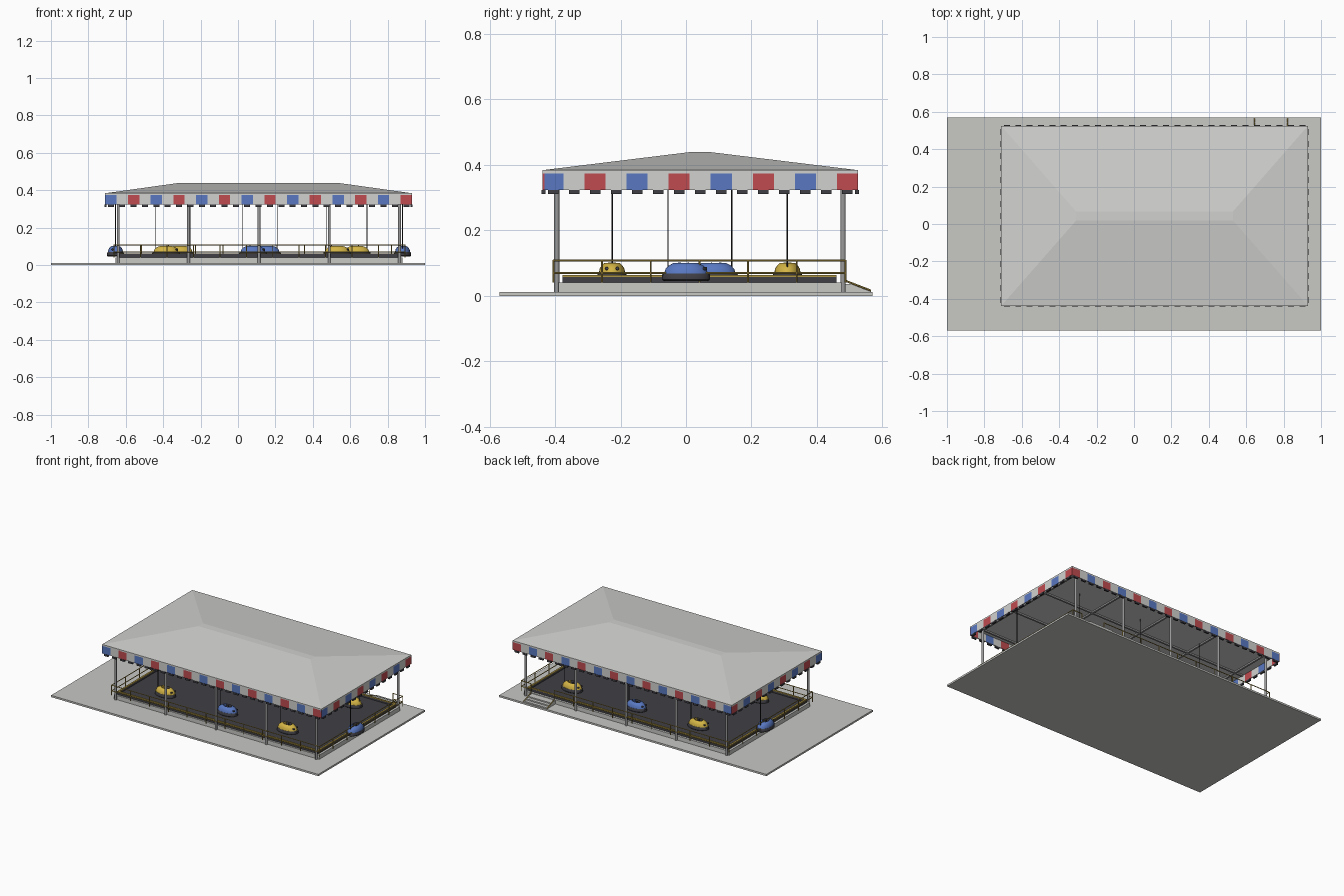
import bpy, bmesh, math
from mathutils import Matrix, Vector

cube = bpy.data.objects.get("Cube")
if cube:
    bpy.data.objects.remove(cube)


def material(name, r, g, b):
    m = bpy.data.materials.new(name)
    m.use_nodes = True
    m.diffuse_color = (r, g, b, 1)
    m.node_tree.nodes["Principled BSDF"].inputs["Base Color"].default_value = (r, g, b, 1)
    return m


CONCRETE = material("concrete", .58, .58, .56)
CANVAS = material("canvas white", .64, .64, .63)
STEEL = material("steel grey", .32, .32, .32)
DARK = material("dark rubber", .05, .05, .06)
BLACK = material("black", .015, .015, .015)
YELLOW = material("yellow paint", .66, .46, .06)
RAIL = material("rail yellow", .42, .30, .06)
BLUE = material("blue paint", .10, .19, .54)
RED = material("red paint", .52, .07, .08)


def finish(name, bm, mats, smooth=False):
    bmesh.ops.recalc_face_normals(bm, faces=bm.faces)
    me = bpy.data.meshes.new(name)
    bm.to_mesh(me)
    bm.free()
    ob = bpy.data.objects.new(name, me)
    bpy.context.collection.objects.link(ob)
    for m in mats:
        me.materials.append(m)
    if smooth:
        bpy.ops.object.select_all(action='DESELECT')
        ob.select_set(True)
        bpy.context.view_layer.objects.active = ob
        bpy.ops.object.shade_smooth_by_angle(angle=math.radians(40))
    return ob


def box(bm, x0, x1, y0, y1, z0, z1, mat=0):
    centre = Vector((x0 + x1, y0 + y1, z0 + z1)) / 2
    size = Matrix.Diagonal((x1 - x0, y1 - y0, z1 - z0, 1))
    made = bmesh.ops.create_cube(bm, size=1, matrix=Matrix.Translation(centre) @ size)
    for f in {f for v in made["verts"] for f in v.link_faces}:
        f.material_index = mat


def rod(bm, a, b, r, sides=8):
    a, b = Vector(a), Vector(b)
    turn = (b - a).to_track_quat('Z', 'Y').to_matrix().to_4x4()
    bmesh.ops.create_cone(bm, cap_ends=True, segments=sides, radius1=r, radius2=r,
                          depth=(b - a).length, matrix=Matrix.Translation((a + b) / 2) @ turn)


def simple_box(name, mat, *dims):
    bm = bmesh.new()
    box(bm, *dims)
    return finish(name, bm, [mat])


# Ground slab, platform and ride floor
simple_box("ground_slab", CONCRETE, -1, 1, -.57, .57, 0, .012)
simple_box("platform", CONCRETE, -.655, .88, -.39, .475, .012, .04)
simple_box("ride_floor", DARK, -.64, .865, -.378, .46, .04, .046)

# Curb around the floor with a painted strip on top
bm = bmesh.new()
for z0, z1, mat in ((.04, .058, 0), (.058, .063, 1)):
    for y in (-.378, .448):
        box(bm, -.64, .865, y, y + .012, z0, z1, mat)
    for x in (-.64, .853):
        box(bm, x, x + .012, -.366, .448, z0, z1, mat)
finish("floor_curb", bm, [DARK, RAIL])

# Entrance steps at the back
bm = bmesh.new()
for i in range(3):
    box(bm, .645, .82, .475, .565 - i * .022, .012 + i * .008, .02 + i * .008)
finish("entrance_steps", bm, [CONCRETE])
bm = bmesh.new()
for x in (.645, .82):
    rod(bm, (x, .49, .045), (x, .565, .016), .003, 6)
finish("step_edges", bm, [RAIL])

# Hipped roof with a flat ridge
X0, X1, Y0, Y1 = -.71, .93, -.438, .525
bm = bmesh.new()
rings = []
for x0, x1, y0, y1, z in ((X0, X1, Y0, Y1, .374), (X0, X1, Y0, Y1, .384),
                          (-.31, .53, .018, .068, .44)):
    rings.append([bm.verts.new(p) for p in
                  ((x0, y0, z), (x1, y0, z), (x1, y1, z), (x0, y1, z))])
for a, b in zip(rings, rings[1:]):
    for i in range(4):
        j = (i + 1) % 4
        bm.faces.new((a[i], a[j], b[j], b[i]))
bm.faces.new(rings[0])
bm.faces.new(rings[-1])
finish("hipped_roof", bm, [CANVAS])

# Striped valance and the small lamps hanging below each panel
T = .005
val, lamps = bmesh.new(), bmesh.new()
for count, start, end, along_x in ((27, X0, X1, True), (15, Y0, Y1, False)):
    step = (end - start) / count
    for i in range(count):
        a, b = start + i * step, start + (i + 1) * step
        mid = (a + b) / 2
        colour = (0, 1, 2, 1)[i % 4]
        for edge in ((Y0, Y1 - T) if along_x else (X0, X1 - T)):
            p, q = (a, b), (edge, edge + T)
            lp = (mid - .016, mid + .016)
            lq = (edge - .003, edge + T + .003)
            if not along_x:
                p, q, lp, lq = q, p, lq, lp
            box(val, *p, *q, .323, .376, colour)
            box(lamps, *lp, *lq, .311, .323)
finish("striped_valance", val, [BLUE, CANVAS, RED])
finish("valance_lamps", lamps, [DARK])

# Support posts and ceiling beams
POST_X = [-.64 + i * .376 for i in range(5)]
bm = bmesh.new()
for x in POST_X:
    for y in (-.395, .48):
        rod(bm, (x, y, .012), (x, y, .376), .008, 10)
finish("support_posts", bm, [STEEL], True)
bm = bmesh.new()
for x in POST_X:
    box(bm, x - .006, x + .006, Y0 + .01, Y1 - .01, .364, .375)
for y in (-.395, -.103, .188, .48):
    box(bm, X0 + .01, X1 - .01, y - .006, y + .006, .364, .375)
finish("ceiling_beams", bm, [STEEL])

# Railings, left open at the steps
RX0, RX1, RY0, RY1 = -.662, .892, -.405, .487
runs = [((RX0, RY0), (RX1, RY0), 11), ((RX0, RY0), (RX0, RY1), 6), ((RX1, RY0), (RX1, RY1), 6),
        ((RX0, RY1), (.645, RY1), 9), ((.82, RY1), (RX1, RY1), 1)]
bm = bmesh.new()
for a, b, n in runs:
    a, b = Vector((*a, 0)), Vector((*b, 0))
    for z in (.07, .108):
        up = Vector((0, 0, z))
        rod(bm, a + up, b + up, .0028, 6)
    for i in range(n + 1):
        p = a.lerp(b, i / n)
        rod(bm, p + Vector((0, 0, .04)), p + Vector((0, 0, .109)), .0028, 6)
finish("railings", bm, [RAIL], True)

# Cars: rubber bumper, domed shell and sunken cockpit, as (radius, height, material)
PROFILE = [(.9, 0, 0), (1, .004, 0), (1, .018, 0), (.93, .023, 0), (.9, .023, 1),
           (.84, .037, 1), (.7, .047, 1), (.52, .054, 1), (.42, .055, 1),
           (.38, .048, 0), (.34, .036, 0)]
SEG = 24


def car(name, x, y, angle, paint):
    bm = bmesh.new()
    loops = []
    for r, z, _ in PROFILE:
        loops.append([bm.verts.new((.074 * r * math.cos(t), .045 * r * math.sin(t), z))
                      for t in (2 * math.pi * k / SEG for k in range(SEG))])
    for i, (a, b) in enumerate(zip(loops, loops[1:])):
        for k in range(SEG):
            j = (k + 1) % SEG
            bm.faces.new((a[k], a[j], b[j], b[k])).material_index = PROFILE[i + 1][2]
    bm.faces.new(loops[0])
    bm.faces.new(loops[-1])
    # Seat back, steering column and headlamps
    box(bm, -.024, -.016, -.012, .012, .036, .056, 1)
    rod(bm, (.012, 0, .036), (.005, 0, .055), .0035, 8)
    for side in (-1, 1):
        rod(bm, (.052, side * .016, .036), (.064, side * .016, .038), .005, 8)
    ob = finish(name, bm, [DARK, paint], True)
    place = Matrix.Translation((x, y, .046)) @ Matrix.Rotation(math.radians(angle), 4, 'Z')
    ob.matrix_world = place
    # Pickup pole from the tail to the ceiling
    bm = bmesh.new()
    foot = place @ Vector((-.055, 0, .036))
    rod(bm, foot, (foot.x, foot.y, .375), .0022, 6)
    finish(name + "_pole", bm, [BLACK])


for i, (x, y, angle, paint) in enumerate((
        (-.385, -.226, 0, YELLOW), (.08, -.226, 0, BLUE), (.53, -.226, 0, YELLOW),
        (-.31, .31, 180, YELLOW), (.155, .31, 180, BLUE), (.635, .31, 180, YELLOW),
        (.88, 0, 90, BLUE), (-.655, .085, -90, BLUE))):
    car(f"car_{i + 1}", x, y, angle, paint)
